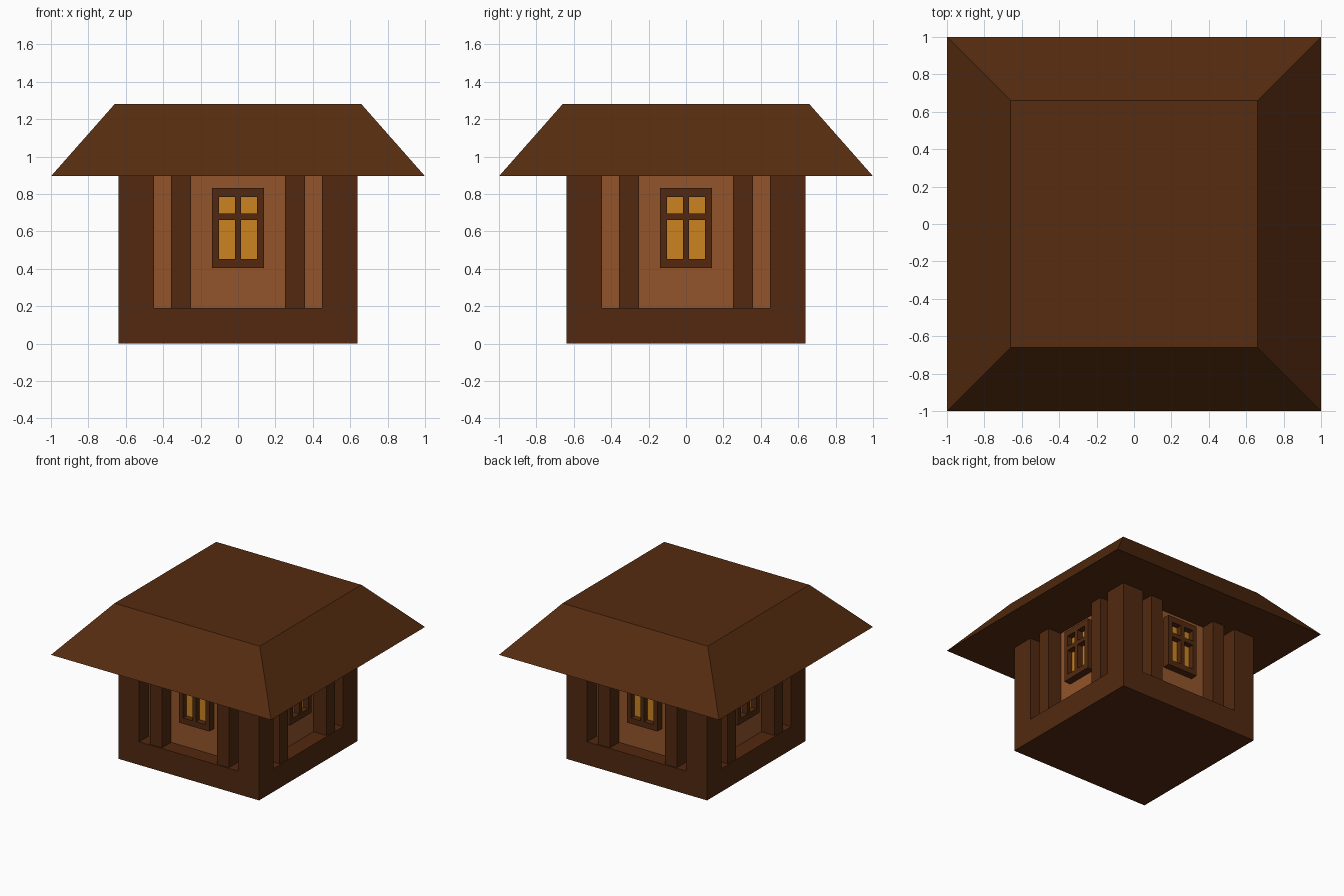
import bpy, bmesh
from math import radians
from mathutils import Matrix, Vector

if "Cube" in bpy.data.objects:
    bpy.data.objects.remove(bpy.data.objects["Cube"])


def material(name, rgb):
    m = bpy.data.materials.new(name)
    m.diffuse_color = (*rgb, 1)
    m.use_nodes = True
    m.node_tree.nodes["Principled BSDF"].inputs["Base Color"].default_value = m.diffuse_color
    return m


DARK = material("dark_wood", (0.085, 0.022, 0.005))
ROOF = material("roof_wood", (0.092, 0.025, 0.005))
WALL = material("wall_wood", (0.29, 0.09, 0.025))
GLOW = material("glowing_pane", (0.60, 0.23, 0.015))


def add_boxes(name, boxes, mat=None, turn=0):
    """One object from (x0, x1, y0, y1, z0, z1) boxes, turned about z in degrees."""
    bm = bmesh.new()
    rot = Matrix.Rotation(radians(turn), 4, 'Z')
    for x0, x1, y0, y1, z0, z1 in boxes:
        mid = Vector((x0 + x1, y0 + y1, z0 + z1)) / 2
        size = Matrix.Diagonal((x1 - x0, y1 - y0, z1 - z0, 1))
        bmesh.ops.create_cube(bm, size=1, matrix=rot @ Matrix.Translation(mid) @ size)
    mesh = bpy.data.meshes.new(name)
    bm.to_mesh(mesh)
    bm.free()
    ob = bpy.data.objects.new(name, mesh)
    bpy.context.collection.objects.link(ob)
    if mat:
        mesh.materials.append(mat)
    return ob


OUT, POST, LEDGE, EAVE, TOP = 0.64, 0.45, 0.19, 0.895, 1.28
CORE = 0.51

# Base with four corner posts: a block with two crossing slots cut out
frame = add_boxes("base_and_corner_posts", [(-OUT, OUT, -OUT, OUT, 0, EAVE)], DARK)
for i in range(2):
    cutter = add_boxes(f"slot_cutter_{i}", [(-POST, POST, -1, 1, LEDGE, 1.2)], DARK, i * 90)
    cutter.hide_render = True
    cutter.hide_set(True)
    cut = frame.modifiers.new("slot", 'BOOLEAN')
    cut.operation = 'DIFFERENCE'
    cut.solver = 'EXACT'
    cut.object = cutter

# Recessed walls
add_boxes("walls", [(-CORE, CORE, -CORE, CORE, LEDGE, EAVE)], WALL)

# Studs and window, repeated on each side
W, IN, BAR = 0.138, 0.102, 0.016
for i, side in enumerate(("front", "right", "back", "left")):
    turn = i * 90
    add_boxes(side + "_studs", [(s - 0.054, s + 0.054, -0.63, -CORE, LEDGE, EAVE)
                                for s in (-0.304, 0.304)], DARK, turn)
    front, back = -0.57, -CORE
    add_boxes(side + "_window_frame", [
        (-W, -IN, front, back, 0.405, 0.833),
        (IN, W, front, back, 0.405, 0.833),
        (-IN, IN, front, back, 0.405, 0.452),
        (-IN, IN, front, back, 0.785, 0.833),
        (-BAR, BAR, front, back, 0.452, 0.785),
        (-IN, -BAR, front, back, 0.66, 0.695),
        (BAR, IN, front, back, 0.66, 0.695)], DARK, turn)
    add_boxes(side + "_window_pane", [(-IN, IN, -0.522, back, 0.452, 0.785)], GLOW, turn)

# Hipped roof with a flat top
roof = add_boxes("roof", [(-1, 1, -1, 1, EAVE, TOP)], ROOF)
for v in roof.data.vertices:
    if v.co.z > 1:
        v.co.x *= 0.66
        v.co.y *= 0.66
